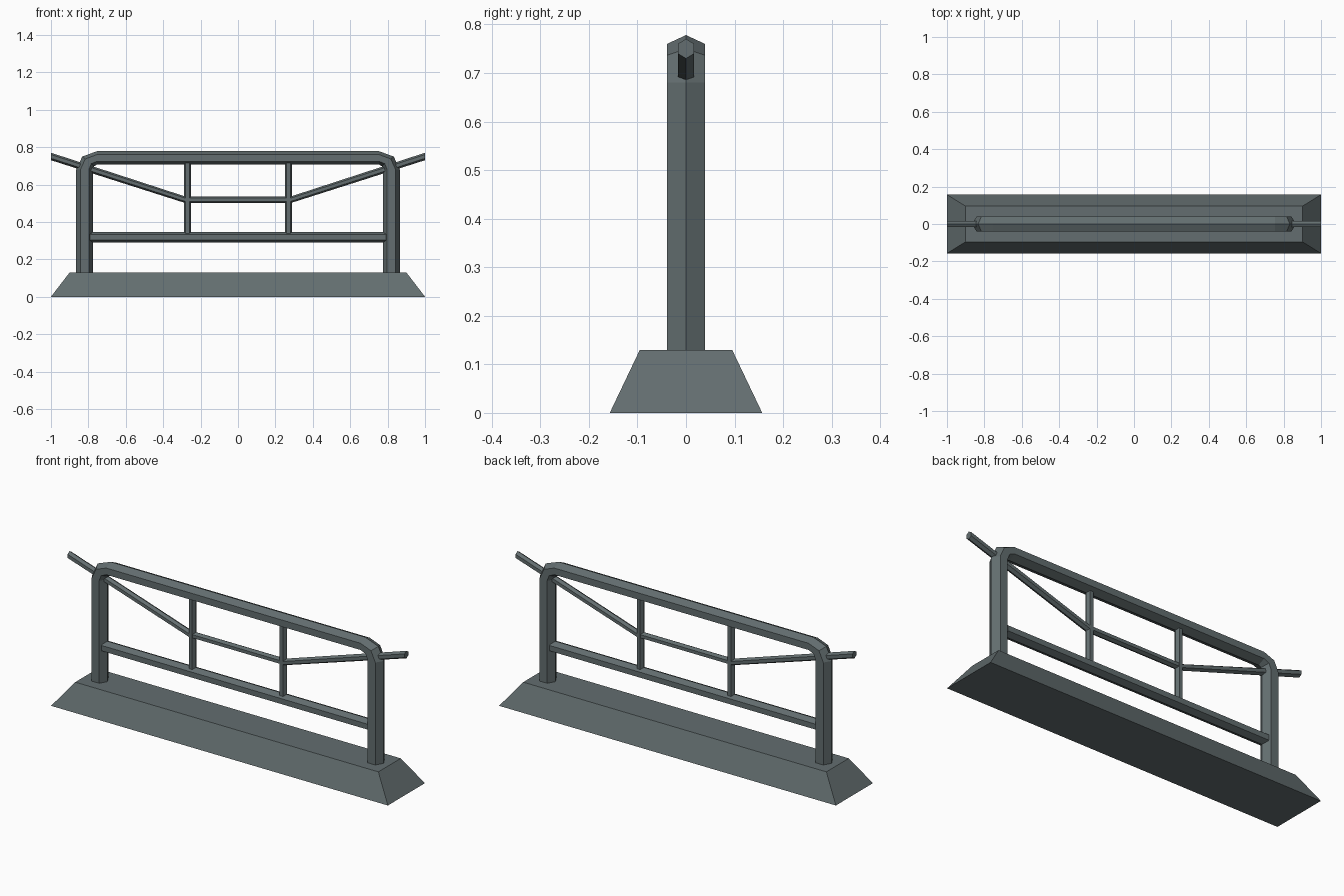
import bpy, bmesh, math
from mathutils import Vector

if "Cube" in bpy.data.objects:
    bpy.data.objects.remove(bpy.data.objects["Cube"])

steel = bpy.data.materials.new("slate grey")
steel.diffuse_color = (0.125, 0.155, 0.16, 1)
steel.use_nodes = True
steel.node_tree.nodes["Principled BSDF"].inputs["Base Color"].default_value = steel.diffuse_color


def finish(bm, name):
    bmesh.ops.recalc_face_normals(bm, faces=bm.faces)
    me = bpy.data.meshes.new(name)
    bm.to_mesh(me)
    bm.free()
    me.materials.append(steel)
    ob = bpy.data.objects.new(name, me)
    bpy.context.collection.objects.link(ob)
    return ob


def loft(name, rings):
    """Skin closed rings of points and cap both ends."""
    bm = bmesh.new()
    vs = [[bm.verts.new(p) for p in r] for r in rings]
    n = len(vs[0])
    for a, b in zip(vs, vs[1:]):
        for i in range(n):
            j = (i + 1) % n
            bm.faces.new((a[i], a[j], b[j], b[i]))
    bm.faces.new(vs[0])
    bm.faces.new(vs[-1])
    return finish(bm, name)


def hex_ring(x, z, ux, uz, ry):
    """Six-sided ring in the plane of (ux, uz) and the y axis."""
    ring = []
    for k in range(6):
        a = k * math.pi / 3
        ring.append(Vector((x + ux * math.cos(a), ry * math.sin(a), z + uz * math.cos(a))))
    return ring


# tapered base
def rect(hx, hy, z):
    return [(-hx, -hy, z), (hx, -hy, z), (hx, hy, z), (-hx, hy, z)]


loft("base", [rect(1.0, 0.157, 0), rect(0.90, 0.095, 0.13)])

# bent outer frame: posts, two-segment bends and top bar
R, SZ = 0.045, 0.8
bend_x, bend_z, bx, bz = 0.755, 0.68, 0.065, 0.062
rings = [hex_ring(-0.82, 0.125, -R, 0, R)]
for side in (-1, 1):
    angles = (0, 45, 90) if side < 0 else (90, 45, 0)
    for deg in angles:
        c, s = math.cos(math.radians(deg)), math.sin(math.radians(deg))
        rings.append(hex_ring(side * (bend_x + bx * c), bend_z + bz * s,
                              side * R * c, R * SZ * s, R))
# keep vertex order consistent: every ring starts on the outer side of the bend
rings.append(hex_ring(0.82, 0.125, R, 0, R))
loft("outer_frame", rings)

# lower rail
loft("lower_rail", [hex_ring(x, 0.318, 0, 0.029, 0.036) for x in (-0.79, 0.79)])

# upright bars
for side, label in ((-1, "left"), (1, "right")):
    loft(label + "_upright", [hex_ring(side * 0.27, z, 0.02, 0, 0.02) for z in (0.325, 0.725)])

# bent cross rod passing through both posts
path = [(-1, 0.75), (-0.28, 0.518), (0.28, 0.518), (1, 0.75)]
loft("cross_rod", [hex_ring(x, z, 0, 0.02 if abs(x) == 1 else 0.0175, 0.0195) for x, z in path])
